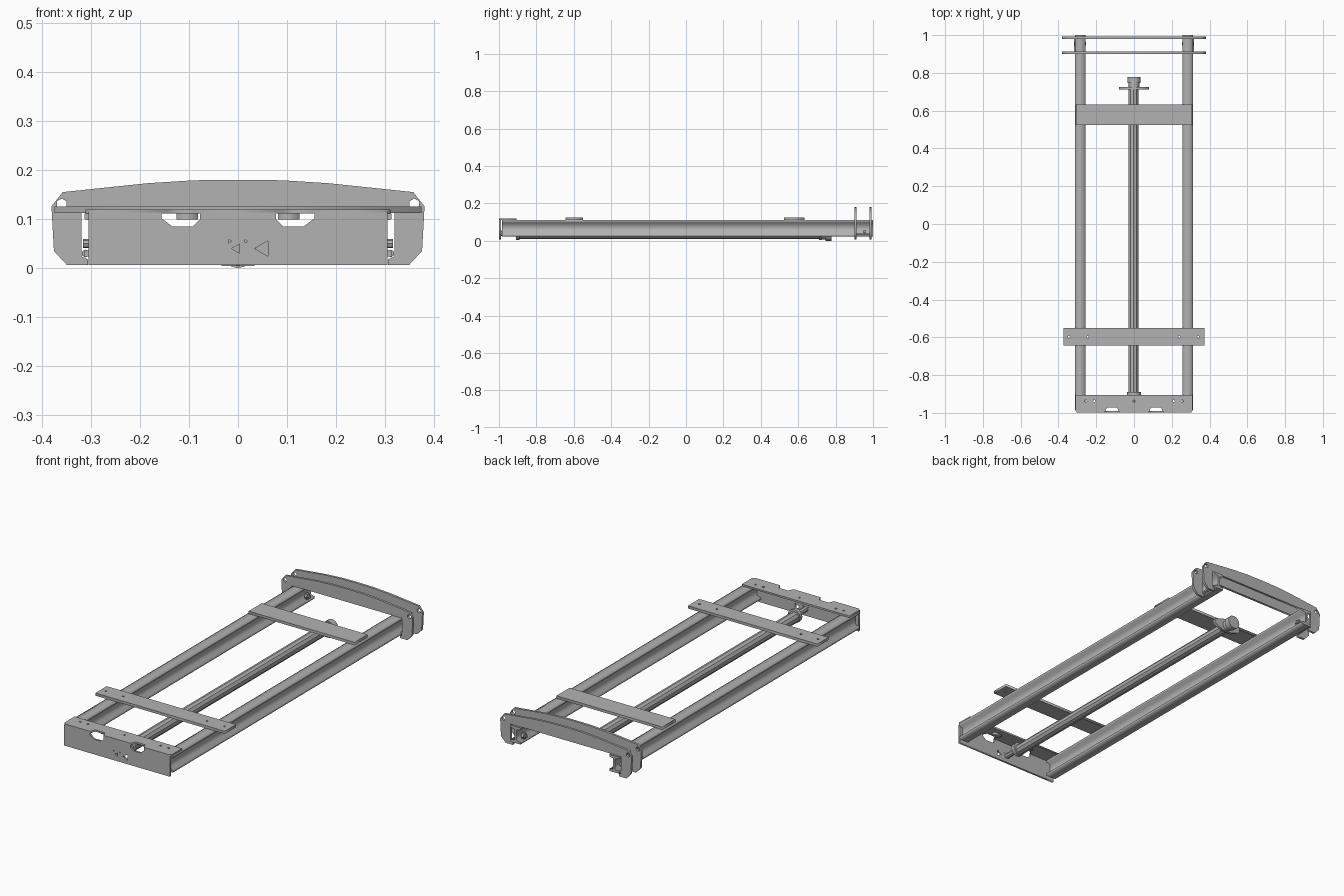
import bpy
import math
from mathutils import Matrix

cube = bpy.data.objects.get("Cube")
if cube:
    bpy.data.objects.remove(cube, do_unlink=True)

steel = bpy.data.materials.new("grey steel")
steel.use_nodes = True
COLOUR = (0.45, 0.45, 0.45, 1)
steel.diffuse_color = COLOUR
steel.node_tree.nodes["Principled BSDF"].inputs["Base Color"].default_value = COLOUR

UPRIGHT = Matrix.Rotation(math.pi / 2, 4, 'X')
FLAT = Matrix.Identity(4)


def plate(name, loops, thickness, centre, turn=FLAT):
    """Flat plate from an outline followed by any hole loops."""
    curve = bpy.data.curves.new(name, 'CURVE')
    curve.dimensions = '2D'
    curve.fill_mode = 'BOTH'
    curve.extrude = thickness / 2
    for loop in loops:
        spline = curve.splines.new('POLY')
        spline.points.add(len(loop) - 1)
        for point, (u, v) in zip(spline.points, loop):
            point.co = (u, v, 0, 1)
        spline.use_cyclic_u = True
    temp = bpy.data.objects.new(name + " outline", curve)
    bpy.context.collection.objects.link(temp)
    graph = bpy.context.evaluated_depsgraph_get()
    mesh = bpy.data.meshes.new_from_object(temp.evaluated_get(graph))
    bpy.data.objects.remove(temp, do_unlink=True)
    mesh.transform(Matrix.Translation(centre) @ turn)
    mesh.materials.clear()
    mesh.materials.append(steel)
    obj = bpy.data.objects.new(name, mesh)
    bpy.context.collection.objects.link(obj)
    return obj


def ring(u, v, r, n=6, start=0.0):
    return [(u + r * math.cos(start + math.tau * i / n),
             v + r * math.sin(start + math.tau * i / n)) for i in range(n)]


def rect(u0, u1, v0, v1):
    return [(u0, v0), (u1, v0), (u1, v1), (u0, v1)]


def mirrored(half):
    """Complete a symmetric outline from its right half."""
    return half + [(-u, v) for u, v in reversed(half) if u > 1e-5]


def rod(name, radius, length, centre, axis, sides=12):
    bpy.ops.mesh.primitive_cylinder_add(vertices=sides, radius=radius, depth=length)
    obj = bpy.context.object
    obj.name = name
    obj.data.transform(Matrix.Translation(centre) @ Matrix.Rotation(math.pi / 2, 4, axis))
    obj.data.materials.append(steel)
    bpy.ops.object.shade_smooth_by_angle(angle=math.radians(35))
    return obj


# Side rails: I-section beams
W, T, WEB, BOTTOM, TOP = 0.028, 0.011, 0.006, 0.024, 0.111
section = mirrored([(W, BOTTOM), (W, BOTTOM + T), (WEB, BOTTOM + T + 0.005),
                    (WEB, TOP - T - 0.005), (W, TOP - T), (W, TOP)])
for side, word in ((1, "left"), (-1, "right")):
    plate(word + "_rail", [section], 1.985, (side * 0.285, 0.0075, 0), UPRIGHT)

# Front plate with two notches in the top edge and small holes in the middle
front = mirrored([(0.305, 0.006), (0.305, 0.113), (0.156, 0.113), (0.156, 0.102),
                  (0.134, 0.085), (0.092, 0.085), (0.077, 0.1), (0.077, 0.113)])
holes = [ring(0.052, 0.04, 0.018, 3, math.pi), ring(-0.002, 0.04, 0.011, 3, math.pi),
         ring(-0.017, 0.055, 0.004, 3), ring(0.016, 0.055, 0.004, 3)]
plate("front_plate", [front] + holes, 0.01, (0, -0.994, 0), UPRIGHT)

# Front top flange
flange = mirrored([(0.3, -0.999), (0.311, -0.988), (0.311, -0.905)])
notched = mirrored([(0.311, -0.905), (0.311, -0.988), (0.3, -0.999), (0.156, -0.999),
                    (0.144, -0.972), (0.09, -0.972), (0.077, -0.999)])
bolt_holes = [ring(x, -0.938, 0.006) for x in (-0.255, -0.21, 0, 0.21, 0.255)]
plate("front_top_flange", [notched] + bolt_holes, 0.009, (0, 0, 0.1155))

# Latch blocks behind the front notches
for side, word in ((1, "left"), (-1, "right")):
    plate(word + "_latch_block", [rect(-0.022, 0.022, -0.01, 0.01)],
          0.012, (side * 0.103, -0.945, 0.105))

# Cross slats
slat_holes = [ring(x, -0.598, 0.006) for x in (-0.345, -0.245, 0.24, 0.34)]
plate("front_slat", [rect(-0.374, 0.374, -0.643, -0.55)] + slat_holes,
      0.014, (0, 0, 0.119))
plate("rear_slat", [rect(-0.306, 0.306, 0.525, 0.633)], 0.014, (0, 0, 0.119))

# Rear arched plates straddling the rails
arch = mirrored([(0, 0.18), (0.09, 0.179), (0.185, 0.173), (0.357, 0.155), (0.38, 0.126),
                 (0.375, 0.035), (0.348, 0.006), (0.306, 0.006), (0.306, 0.018),
                 (0.319, 0.024), (0.319, 0.112), (0, 0.112)])
eyes = [ring(s * 0.359, 0.131, 0.011, 6, math.pi / 6) for s in (1, -1)]
for word, y in (("inner", 0.906), ("outer", 0.986)):
    plate(word + "_arch_plate", [arch] + eyes, 0.012, (0, y, 0), UPRIGHT)

# Pivot bolts by the rear rail ends
for side, word in ((1, "left"), (-1, "right")):
    rod(word + "_pivot_bolt", 0.009, 0.062, (side * 0.285, 0.955, 0.05), 'Y', 8)
    rod(word + "_pivot_nut", 0.017, 0.012, (side * 0.268, 0.955, 0.05), 'Y', 6)
    rod(word + "_foot_bolt", 0.008, 0.09, (side * 0.311, 0.946, 0.03), 'X', 6)

# Central cylinder with end hub and mounting plate
rod("central_tube", 0.028, 1.62, (-0.003, -0.095, 0.037), 'X', 10)
rod("front_collar", 0.036, 0.02, (0, -0.9, 0.041), 'X')
rod("front_pin", 0.014, 0.085, (0, -0.947, 0.041), 'X', 8)
mount = mirrored([(0.03, 0.004), (0.08, 0.025), (0.08, 0.048), (0.03, 0.068)])
plate("rear_mount_plate", [mount], 0.014, (0, 0.718, 0), UPRIGHT)
rod("rear_hub", 0.035, 0.03, (0, 0.762, 0.035), 'X')
rod("rear_hub_neck", 0.028, 0.03, (0, 0.735, 0.035), 'X')
